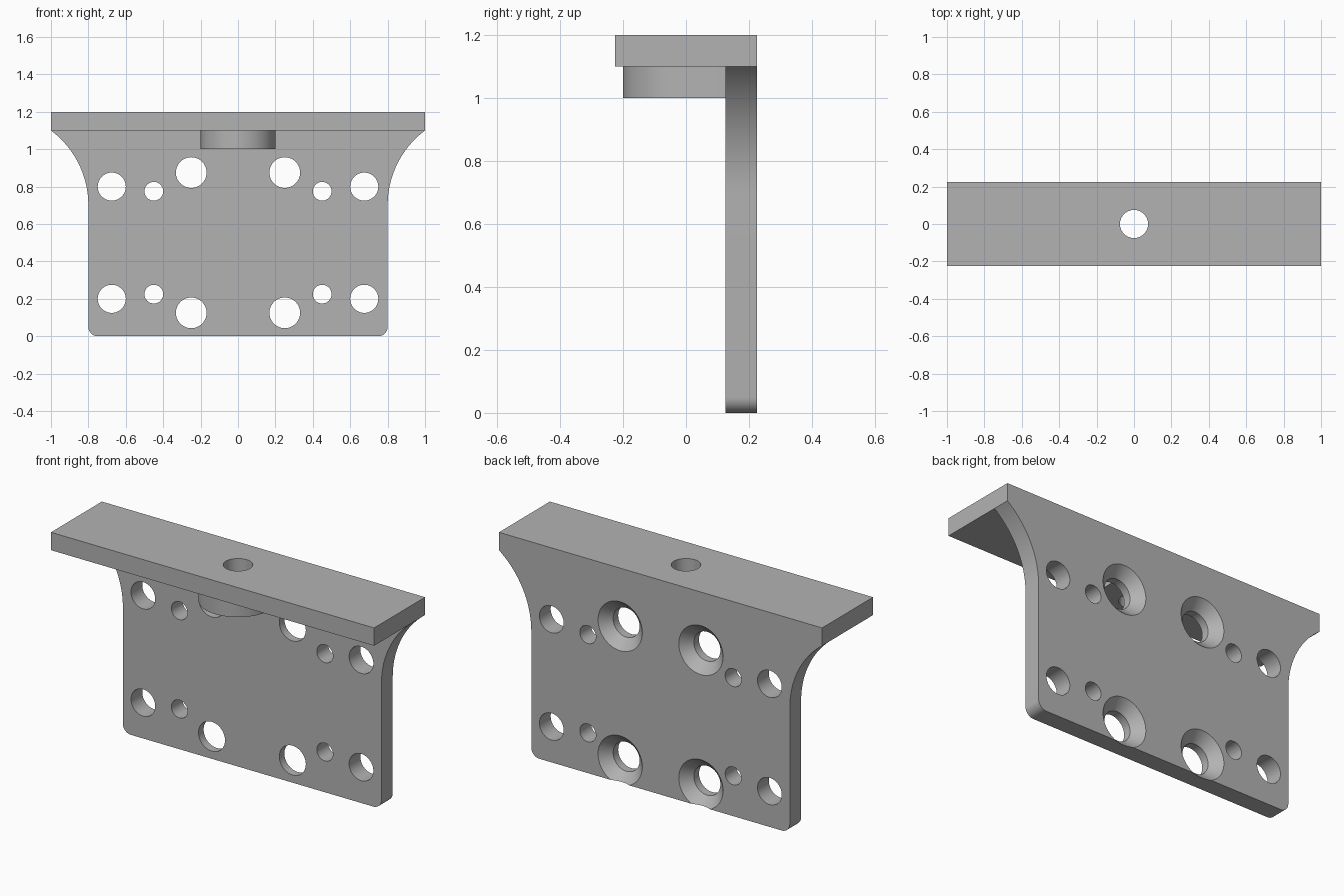
import bpy
import bmesh
from math import sin, cos, pi, radians, atan2

cube = bpy.data.objects.get("Cube")
if cube:
    bpy.data.objects.remove(cube, do_unlink=True)

grey = bpy.data.materials.new("plain grey")
grey.use_nodes = True
COLOUR = (0.45, 0.45, 0.45, 1)
grey.diffuse_color = COLOUR
grey.node_tree.nodes["Principled BSDF"].inputs["Base Color"].default_value = COLOUR

THICK, HALF_DEPTH = 0.1, 0.225
PLATE_FRONT = HALF_DEPTH - THICK


def loft(bm, rings):
    """Closed solid through rings with equal point counts."""
    loops = [[bm.verts.new(p) for p in ring] for ring in rings]
    n = len(loops[0])
    for a, b in zip(loops, loops[1:]):
        for i in range(n):
            j = (i + 1) % n
            bm.faces.new((a[i], a[j], b[j], b[i]))
    bm.faces.new(loops[0][::-1])
    bm.faces.new(loops[-1])


def make_object(name, bm):
    bmesh.ops.recalc_face_normals(bm, faces=bm.faces)
    mesh = bpy.data.meshes.new(name)
    bm.to_mesh(mesh)
    bm.free()
    mesh.materials.append(grey)
    obj = bpy.data.objects.new(name, mesh)
    bpy.context.collection.objects.link(obj)
    return obj


def solid(name, rings):
    bm = bmesh.new()
    loft(bm, rings)
    return make_object(name, bm)


def arc(cx, cy, r, start, end, steps):
    return [(cx + r * cos(start + (end - start) * i / steps),
             cy + r * sin(start + (end - start) * i / steps)) for i in range(steps + 1)]


def circle(r, cx=0, cy=0):
    return arc(cx, cy, r, 0, 2 * pi, 64)[:-1]


def combine(target, other, operation):
    """Apply a boolean and discard the other object."""
    mod = target.modifiers.new(operation.lower(), 'BOOLEAN')
    mod.object, mod.operation, mod.solver = other, operation, 'EXACT'
    bpy.context.view_layer.objects.active = target
    bpy.ops.object.modifier_apply(modifier=mod.name)
    bpy.data.objects.remove(other, do_unlink=True)


# Upright plate: rounded lower corners, flared shoulders
side = arc(0.75, 0.05, 0.05, -pi / 2, 0, 10)
side += arc(1.3, 0.7, 0.5, pi, atan2(0.4, -0.3), 24)
outline = side + [(-x, z) for x, z in reversed(side)]
bracket = solid("mounting_bracket",
                [[(x, y, z) for x, z in outline] for y in (PLATE_FRONT, HALF_DEPTH)])

# Top flange
flange_outline = [(-1, -HALF_DEPTH), (1, -HALF_DEPTH), (1, HALF_DEPTH), (-1, HALF_DEPTH)]
flange = solid("top_flange", [[(x, y, z) for x, y in flange_outline] for z in (1.1, 1.2)])

# Boss below the flange: round front, straight sides back to the plate
boss_outline = arc(0, 0, 0.2, pi, 2 * pi, 48) + [(0.2, PLATE_FRONT), (-0.2, PLATE_FRONT)]
boss = solid("round_boss", [[(x, y, z) for x, y in boss_outline] for z in (1.0, 1.1)])

# Plate holes: (x, z, radius, countersink radius)
holes = [(0.675, 0.8, 0.075, 0), (0.675, 0.2, 0.075, 0),
         (0.45, 0.775, 0.05, 0), (0.45, 0.225, 0.05, 0),
         (0.25, 0.875, 0.082, 0.137), (0.25, 0.125, 0.082, 0.137)]
bm = bmesh.new()
for hx, hz, r, sink in holes:
    profile = [(r, PLATE_FRONT - 0.02)]
    if sink:
        profile += [(r, HALF_DEPTH - sink + r), (sink, HALF_DEPTH)]
    profile.append((sink or r, HALF_DEPTH + 0.02))
    for s in (-1, 1):
        loft(bm, [[(x, y, z) for x, z in circle(rad, s * hx, hz)] for rad, y in profile])
combine(bracket, make_object("plate_drills", bm), 'DIFFERENCE')

# Join the parts, then bore through flange and boss
combine(bracket, flange, 'UNION')
combine(bracket, boss, 'UNION')
bore = solid("bore_drill", [[(x, y, z) for x, y in circle(0.075)] for z in (0.96, 1.24)])
combine(bracket, bore, 'DIFFERENCE')

# Smooth the curved walls, keep the edges crisp
bpy.ops.object.select_all(action='DESELECT')
bracket.select_set(True)
bpy.context.view_layer.objects.active = bracket
bpy.ops.object.shade_smooth_by_angle(angle=radians(25))
